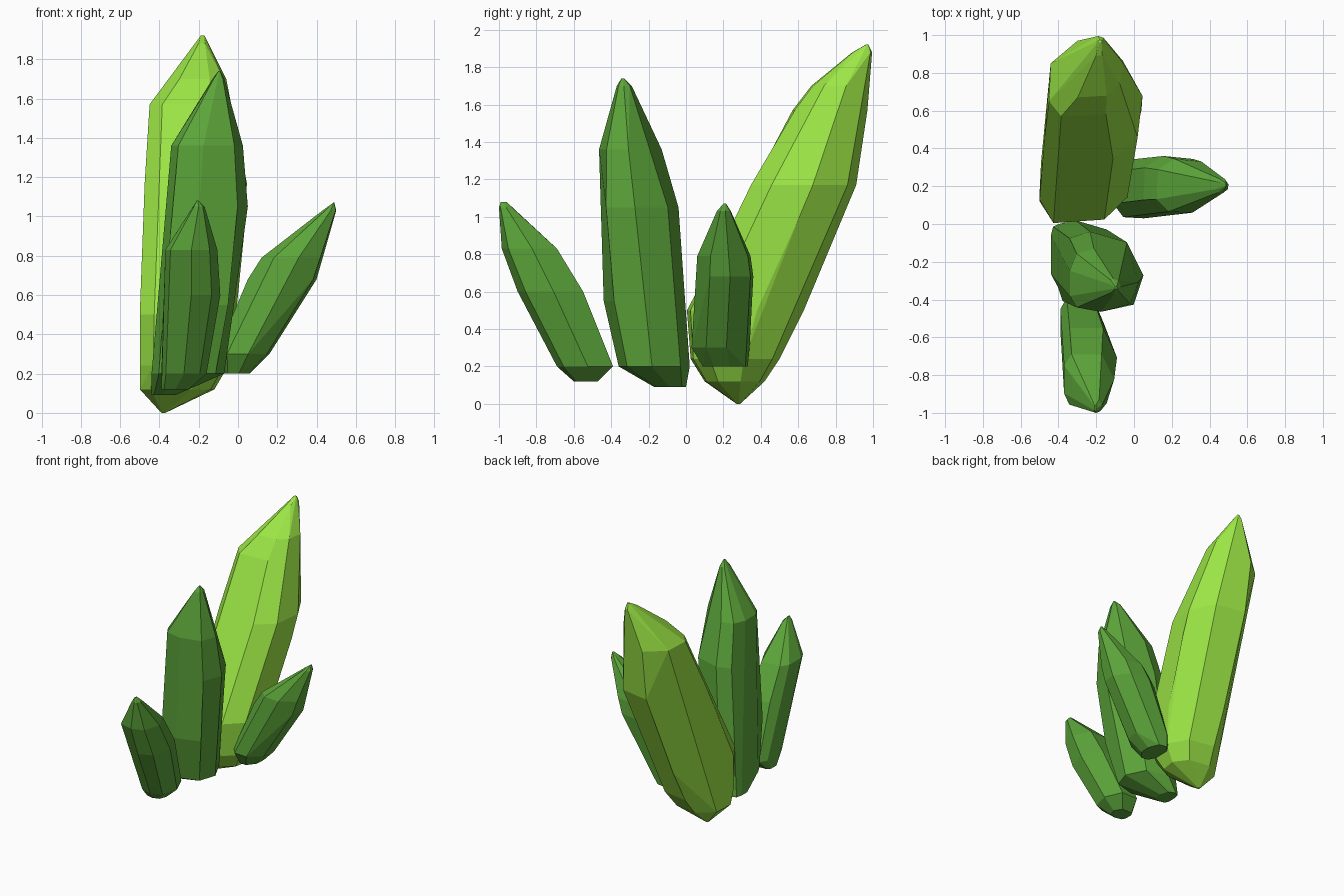
import bpy, bmesh, math

def material(name, color):
    m = bpy.data.materials.new(name)
    m.diffuse_color = (*color, 1)
    return m

lime = material("lime", (0.33, 0.79, 0.06))
green = material("green", (0.107, 0.376, 0.042))

def crystal(name, rings, section, mat):
    """Faceted convex shard through level rings (z, x0, x1, y0, y1);
    section is the cross-section outline in a unit square."""
    bm = bmesh.new()
    for z, x0, x1, y0, y1 in rings:
        for u, v in section:
            bm.verts.new((x0 + (x1 - x0) * u, y0 + (y1 - y0) * v, z))
    hull = bmesh.ops.convex_hull(bm, input=bm.verts)
    inner = [g for g in hull["geom_interior"] if isinstance(g, bmesh.types.BMVert)]
    bmesh.ops.delete(bm, geom=inner, context='VERTS')
    # merge nearly flat triangles into broad facets
    bmesh.ops.dissolve_limit(bm, angle_limit=math.radians(8),
                             verts=bm.verts, edges=bm.edges)
    bmesh.ops.recalc_face_normals(bm, faces=bm.faces)
    me = bpy.data.meshes.new(name)
    bm.to_mesh(me)
    bm.free()
    me.materials.append(mat)
    bpy.context.collection.objects.link(bpy.data.objects.new(name, me))

# tall back shard, leaning backwards
crystal("tall_back_crystal", [
    (0, -.39, -.37, .27, .29), (.12, -.50, -.12, .10, .42),
    (.24, -.50, -.05, .025, .50), (.50, -.50, -.01, .005, .63),
    (1.0, -.48, .04, .24, .85), (1.17, -.475, .045, .33, .91),
    (1.57, -.45, -.02, .57, .97), (1.70, -.34, -.06, .67, .98),
    (1.88, -.21, -.15, .89, .995), (1.92, -.19, -.17, .96, .975)],
    [(.15, 0), (.70, .03), (.95, .22), (1, .6), (.8, .92), (.35, 1),
     (.02, .7), (0, .2)], lime)

# upright middle shard
crystal("middle_crystal", [
    (.09, -.44, -.32, -.17, 0), (.20, -.44, -.07, -.36, .02),
    (.55, -.42, 0, -.44, .025), (1.05, -.385, .05, -.48, -.04),
    (1.36, -.34, .025, -.465, -.13), (1.70, -.13, -.07, -.37, -.29),
    (1.74, -.10, -.09, -.345, -.33)],
    [(0, .65), (.1, .92), (.35, 1), (.8, .87), (1, .47), (.88, .12),
     (.45, 0), (.1, .07), (0, .25)], green)

# short front shard, leaning forwards
crystal("front_crystal", [
    (.12, -.39, -.25, -.60, -.47), (.20, -.39, -.16, -.69, -.39),
    (.60, -.385, -.09, -.90, -.55), (.83, -.37, -.105, -.985, -.69),
    (1.05, -.23, -.17, -1, -.93), (1.08, -.21, -.20, -.99, -.96)],
    [(.15, 1), (.75, 1), (1, .55), (.85, .12), (.5, 0), (.1, .1),
     (0, .3), (0, .8)], green)

# short right shard, leaning sideways
crystal("right_crystal", [
    (.20, -.08, .06, .09, .33), (.30, -.11, .16, .03, .34),
    (.68, .05, .40, .05, .36), (.79, .12, .435, .06, .345),
    (1.03, .43, .50, .165, .24), (1.07, .485, .49, .20, .215)],
    [(0, .25), (.2, .02), (.6, 0), (.95, .25), (1, .6), (.75, .95),
     (.3, 1), (.02, .8)], green)
